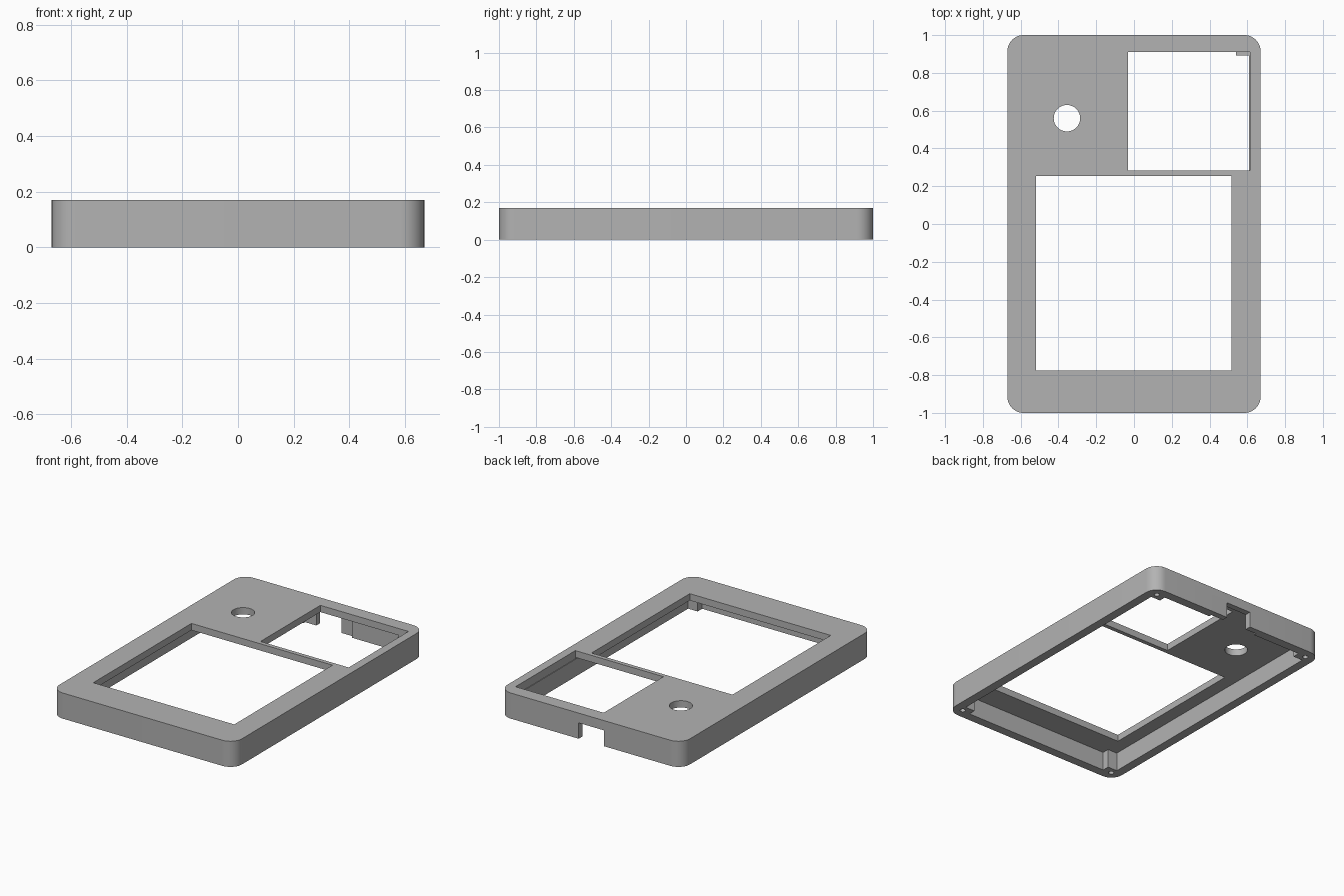
import bpy, bmesh, math

cube = bpy.data.objects.get("Cube")
if cube:
    bpy.data.objects.remove(cube, do_unlink=True)

HALF_X, HALF_Y, HEIGHT = 0.67, 1.0, 0.17
WALL, PLATE_Z = 0.06, 0.125
POST_X, POST_Y = 0.54, 0.893

grey = bpy.data.materials.new("grey_plastic")
grey.use_nodes = True
colour = (0.45, 0.45, 0.45, 1)
grey.diffuse_color = colour
grey.node_tree.nodes["Principled BSDF"].inputs["Base Color"].default_value = colour


def prism(name, outline, z0, z1):
    """Extrude a closed xy outline from z0 to z1."""
    bm = bmesh.new()
    face = bm.faces.new([bm.verts.new((x, y, z0)) for x, y in outline])
    top = bmesh.ops.extrude_face_region(bm, geom=[face])["geom"]
    verts = [v for v in top if isinstance(v, bmesh.types.BMVert)]
    bmesh.ops.translate(bm, verts=verts, vec=(0, 0, z1 - z0))
    bmesh.ops.recalc_face_normals(bm, faces=bm.faces)
    mesh = bpy.data.meshes.new(name)
    bm.to_mesh(mesh)
    bm.free()
    mesh.materials.append(grey)
    obj = bpy.data.objects.new(name, mesh)
    bpy.context.collection.objects.link(obj)
    return obj


def rect(x0, x1, y0, y1):
    return [(x0, y0), (x1, y0), (x1, y1), (x0, y1)]


def arc(cx, cy, r, start, sweep, steps):
    angles = [math.radians(start + sweep * i / steps) for i in range(steps + 1)]
    return [(cx + r * math.cos(a), cy + r * math.sin(a)) for a in angles]


def circle(cx, cy, r, steps):
    return arc(cx, cy, r, 0, 360, steps)[:-1]


def cut(body, outline, z0, z1):
    """Subtract a prism from the body."""
    cutter = prism("cutter", outline, z0, z1)
    cutter.hide_render = True
    mod = body.modifiers.new("cut", "BOOLEAN")
    mod.operation, mod.solver, mod.object = "DIFFERENCE", "EXACT", cutter
    bpy.context.view_layer.objects.active = body
    bpy.ops.object.modifier_apply(modifier=mod.name)
    bpy.data.objects.remove(cutter, do_unlink=True)


# Outer body with rounded vertical corners
R = 0.085
outline = []
for i, (sx, sy) in enumerate([(1, 1), (-1, 1), (-1, -1), (1, -1)]):
    outline += arc(sx * (HALF_X - R), sy * (HALF_Y - R), R, 90 * i, 90, 10)
case = prism("case_cover", outline, 0, HEIGHT)

# Open underside, leaving four corner posts
ix, iy = HALF_X - WALL, HALF_Y - WALL
quarter = [(ix, POST_Y), (POST_X, POST_Y), (POST_X, iy)]
cavity = []
for sx, sy in [(1, 1), (-1, 1), (-1, -1), (1, -1)]:
    pts = [(sx * x, sy * y) for x, y in quarter]
    cavity += pts if sx * sy > 0 else pts[::-1]
cut(case, cavity, -0.1, PLATE_Z)

# Screen window, small upper window and round button hole
cut(case, rect(-0.52, 0.515, -0.775, 0.255), 0.05, 0.3)
cut(case, rect(-0.033, 0.614, 0.283, 0.91), PLATE_Z - 0.01, 0.3)
cut(case, circle(-0.355, 0.56, 0.07, 48), 0.05, 0.3)

# Cable port in the back wall, with a thinned inner pocket
cut(case, rect(-0.18, 0.18, 0.85, 0.96), -0.1, PLATE_Z)
cut(case, rect(-0.097, 0.087, 0.9, 1.1), -0.1, 0.105)

# Blind screw holes in the corner posts
for sx in (-1, 1):
    for sy in (-1, 1):
        cut(case, circle(sx * 0.6, sy * 0.935, 0.017, 20), -0.1, 0.1)

# Smooth rounded surfaces, sharp edges kept
bpy.ops.object.select_all(action="DESELECT")
case.select_set(True)
bpy.context.view_layer.objects.active = case
bpy.ops.object.shade_smooth_by_angle(angle=math.radians(30))
